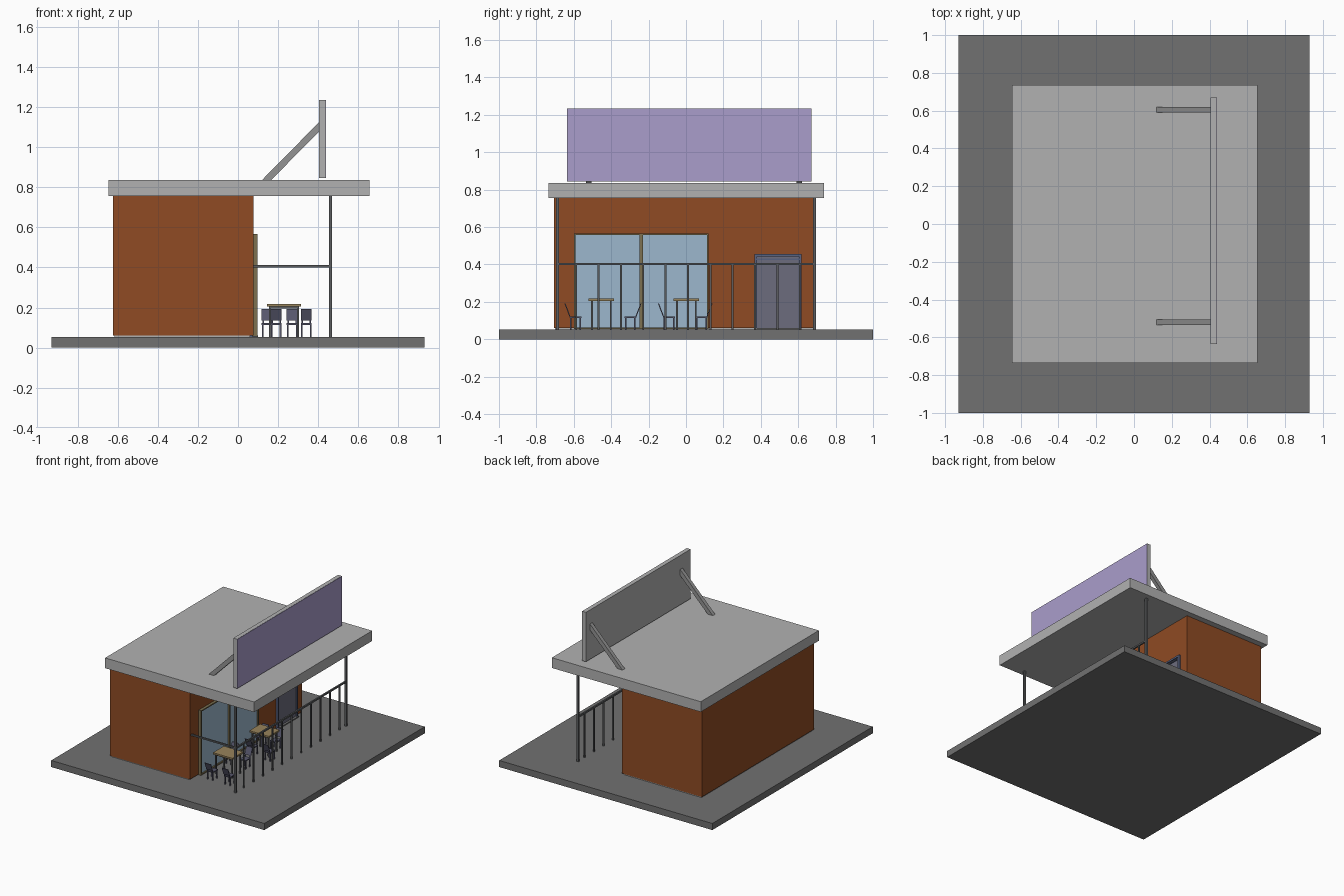
import bpy, bmesh, math
from mathutils import Matrix, Vector

if "Cube" in bpy.data.objects:
    bpy.data.objects.remove(bpy.data.objects["Cube"])


def material(name, r, g, b):
    m = bpy.data.materials.new(name)
    m.diffuse_color = (*[(c / 255) ** 2.2 for c in (r, g, b)], 1)
    m.use_nodes = True
    m.node_tree.nodes["Principled BSDF"].inputs["Base Color"].default_value = m.diffuse_color
    return m


PAVING = material("paving", 112, 112, 112)
CONCRETE = material("concrete", 176, 176, 176)
WALL = material("wall_brown", 142, 76, 40)
STEEL = material("steel", 92, 94, 96)
STRUT = material("strut_grey", 146, 146, 146)
GLASS = material("glass_blue", 155, 182, 204)
FRAME = material("frame_olive", 124, 112, 82)
DOOR = material("door_grey", 108, 108, 124)
DOORFRAME = material("door_frame_blue", 88, 98, 128)
SIGN = material("sign_purple", 168, 156, 202)
WOOD = material("table_wood", 150, 130, 92)
CHAIR = material("chair_blue", 88, 88, 108)


def make(name, bm, mat):
    bmesh.ops.recalc_face_normals(bm, faces=bm.faces)
    me = bpy.data.meshes.new(name)
    bm.to_mesh(me)
    bm.free()
    me.materials.append(mat)
    ob = bpy.data.objects.new(name, me)
    bpy.context.collection.objects.link(ob)
    return ob


def add_box(bm, x0, x1, y0, y1, z0, z1):
    c = Vector((x0 + x1, y0 + y1, z0 + z1)) / 2
    s = Matrix.Diagonal((x1 - x0, y1 - y0, z1 - z0, 1))
    bmesh.ops.create_cube(bm, size=1, matrix=Matrix.Translation(c) @ s)


def boxes(name, mat, *dims):
    bm = bmesh.new()
    for d in dims:
        add_box(bm, *d)
    return make(name, bm, mat)


def prism_y(name, mat, profile, y0, y1):
    """Extrude an x-z profile along y."""
    bm = bmesh.new()
    f = bm.faces.new([bm.verts.new((x, y0, z)) for x, z in profile])
    ext = bmesh.ops.extrude_face_region(bm, geom=[f])["geom"]
    bmesh.ops.translate(bm, vec=(0, y1 - y0, 0),
                        verts=[v for v in ext if isinstance(v, bmesh.types.BMVert)])
    return make(name, bm, mat)


# Ground, building and roof
boxes("ground_slab", PAVING, (-0.93, 0.93, -1, 1, 0, 0.052))
boxes("floor_plinth", CONCRETE, (-0.615, 0.06, -0.70, 0.685, 0.05, 0.062))
boxes("building_walls", WALL, (-0.622, 0.077, -0.707, 0.69, 0.06, 0.757))
boxes("roof_slab", CONCRETE, (-0.645, 0.655, -0.735, 0.737, 0.755, 0.836))

# Window: glass, surround and central mullion
wy0, wy1, wz0, wz1, t = -0.60, 0.12, 0.055, 0.566, 0.009
boxes("window_glass", GLASS, (0.07, 0.088, wy0 + t, wy1 - t, wz0 + t, wz1 - t))
boxes("window_frame", FRAME,
      (0.07, 0.098, wy0, wy0 + t, wz0, wz1), (0.07, 0.098, wy1 - t, wy1, wz0, wz1),
      (0.07, 0.098, wy0, wy1, wz1 - t, wz1), (0.07, 0.098, wy0, wy1, wz0, wz0 + t),
      (0.07, 0.098, -0.249, -0.231, wz0, wz1))

# Door with frame and transom bar
boxes("door_panel", DOOR, (0.06, 0.083, 0.375, 0.608, 0.052, 0.45))
boxes("door_frame", DOORFRAME,
      (0.06, 0.093, 0.366, 0.38, 0.052, 0.456), (0.06, 0.093, 0.603, 0.617, 0.052, 0.456),
      (0.06, 0.093, 0.366, 0.617, 0.442, 0.456), (0.06, 0.09, 0.38, 0.603, 0.425, 0.432))
boxes("door_sill", PAVING, (0.05, 0.1, 0.366, 0.617, 0.05, 0.06))

# Terrace posts, rails and balusters
px = 0.461
for side, y in (("front", -0.688), ("back", 0.688)):
    boxes(side + "_post", STEEL, (px - .008, px + .008, y - .008, y + .008, 0.05, 0.757))
boxes("long_rail", STEEL, (px - .006, px + .006, -0.688, 0.688, 0.396, 0.409))
boxes("side_rail", STEEL, (0.077, px, -0.694, -0.682, 0.399, 0.411))
boxes("balusters", STEEL, *[(px - .005, px + .005, y - .005, y + .005, 0.05, 0.4)
                            for y in (-0.587 + 0.1195 * i for i in range(11))])

# Sign board with braces
boxes("sign_board", CONCRETE, (0.404, 0.437, -0.635, 0.67, 0.845, 1.235))
boxes("sign_face", SIGN, (0.436, 0.439, -0.634, 0.669, 0.846, 1.234))
for side, y in (("front", -0.52), ("back", 0.605)):
    prism_y(side + "_sign_brace", STRUT,
            [(0.118, 0.834), (0.163, 0.834), (0.406, 1.078), (0.406, 1.126)],
            y - 0.015, y + 0.015)


# Tables: wooden top on four legs with an apron
def table(name, x, y):
    w, d = 0.085, 0.068
    boxes(name + "_top", WOOD, (x - w, x + w, y - d, y + d, 0.205, 0.218))
    legs = [(x + a * 0.07 - .005, x + a * 0.07 + .005, y + b * 0.05 - .005,
             y + b * 0.05 + .005, 0.05, 0.206) for a in (-1, 1) for b in (-1, 1)]
    aprons = [(x - .07, x + .07, y + b * .05 - .004, y + b * .05 + .004, 0.195, 0.206)
              for b in (-1, 1)]
    boxes(name + "_legs", STEEL, *legs, *aprons)


# Chairs: seat, four legs and a leaning back; s = side the back is on
def chair(name, x, y, s):
    bm = bmesh.new()
    add_box(bm, -0.027, 0.027, -0.03, 0.03, 0.114, 0.122)
    for a in (-1, 1):
        for b in (-1, 1):
            add_box(bm, a * .022 - .004, a * .022 + .004,
                    b * .025 - .004, b * .025 + .004, 0.05, 0.116)
    n = len(bm.verts)
    add_box(bm, -0.027, 0.027, 0.025, 0.031, 0.135, 0.192)
    for a in (-1, 1):
        add_box(bm, a * .02 - .004, a * .02 + .004, 0.025, 0.031, 0.115, 0.15)
    bm.verts.ensure_lookup_table()
    for v in bm.verts[n:]:
        v.co.y += (v.co.z - 0.115) * 0.38
    for v in bm.verts:
        v.co = Vector((x + v.co.x, y + s * v.co.y, v.co.z))
    make(name, bm, CHAIR)


for i, (ty, near, far) in enumerate(((-0.452, -0.59, -0.298), (0.002, -0.09, 0.082)), 1):
    table(f"table_{i}", 0.23, ty)
    for j, (cx, cy, s) in enumerate(((0.19, near, -1), (0.34, near, -1),
                                     (0.145, far, 1), (0.27, far, 1)), 1):
        chair(f"chair_{i}_{j}", cx, cy, s)
